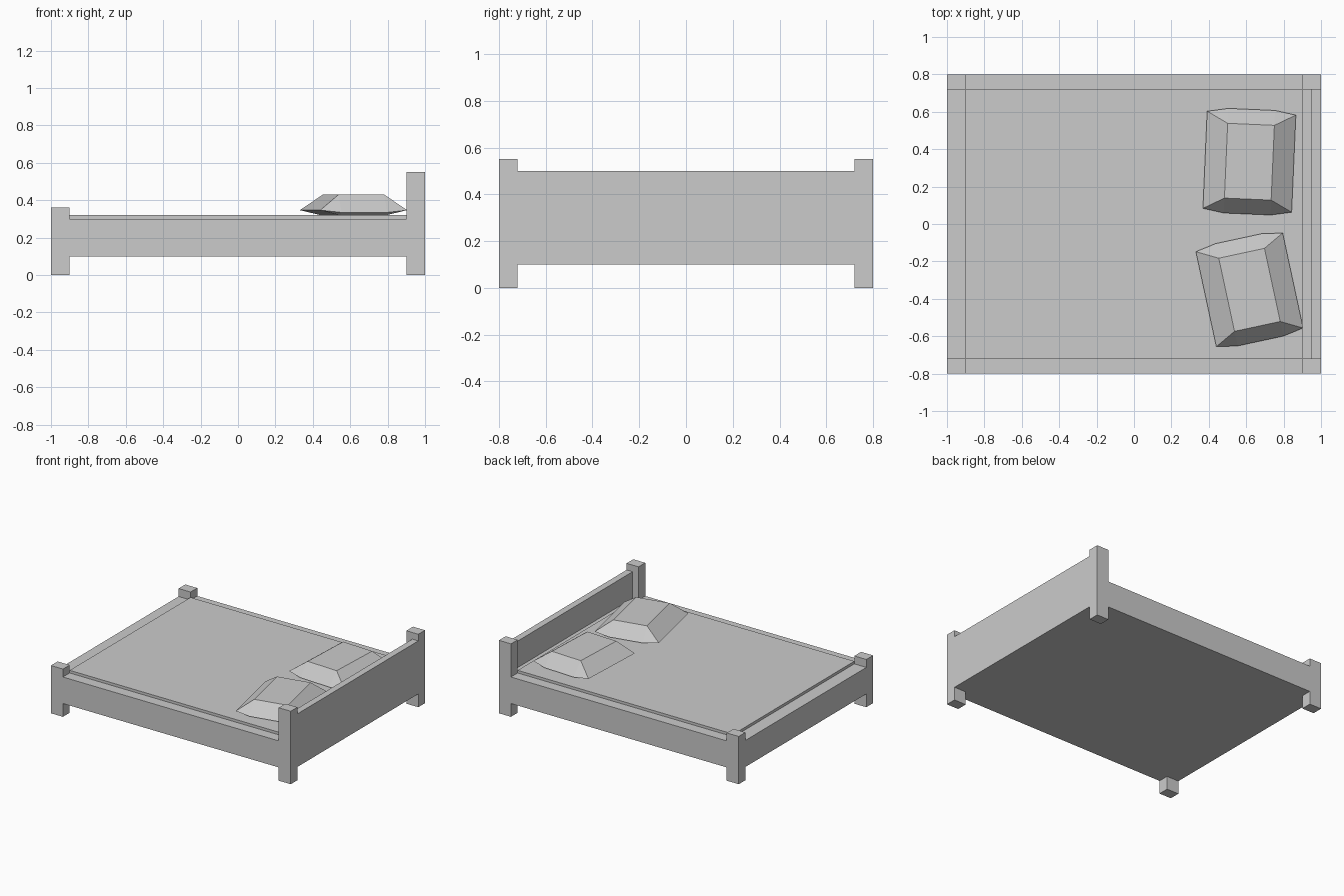
import bpy, bmesh
from math import radians

if "Cube" in bpy.data.objects:
    bpy.data.objects.remove(bpy.data.objects["Cube"])


def finish(name, bm):
    bmesh.ops.recalc_face_normals(bm, faces=bm.faces)
    me = bpy.data.meshes.new(name)
    bm.to_mesh(me)
    bm.free()
    ob = bpy.data.objects.new(name, me)
    bpy.context.collection.objects.link(ob)
    return ob


def box(name, lo, hi):
    bm = bmesh.new()
    bmesh.ops.create_cube(bm, size=1)
    for v in bm.verts:
        v.co = [(a + b) / 2 + c * (b - a) for a, b, c in zip(lo, hi, v.co)]
    return finish(name, bm)


def pillow(name, x, y, turn):
    # faceted cushion: small base, wide pointed rim, flat top
    bm = bmesh.new()
    rings = [(0.125, 0.245, 0.32), (0.125, 0.28, 0.335),
             (0.2375, 0.26, 0.347), (0.125, 0.20, 0.43)]
    for hx, hy, z in rings:
        for sx in (-1, 1):
            for sy in (-1, 1):
                bm.verts.new((sx * hx, sy * hy, z))
    bmesh.ops.convex_hull(bm, input=bm.verts)
    bmesh.ops.dissolve_limit(bm, angle_limit=radians(1), verts=bm.verts, edges=bm.edges)
    ob = finish(name, bm)
    ob.location = (x, y, 0)
    ob.rotation_euler.z = radians(turn)


# Frame base with side rails and footboard
box("bed_frame", (-0.9, -0.8, 0.1), (0.9, 0.8, 0.3))
box("footboard", (-1, -0.72, 0.1), (-0.9, 0.72, 0.3))
box("head_rail", (0.9, -0.72, 0.1), (0.95, 0.72, 0.3))
box("headboard", (0.95, -0.72, 0.1), (1, 0.72, 0.5))

# Corner posts
for side, y in (("front", -0.8), ("back", 0.72)):
    box(side + "_foot_post", (-1, y, 0), (-0.9, y + 0.08, 0.36))
    box(side + "_head_post", (0.9, y, 0), (1, y + 0.08, 0.55))

# Mattress
box("mattress", (-0.9, -0.72, 0.3), (0.9, 0.72, 0.32))

# Pillows
pillow("back_pillow", 0.617, 0.333, -2.5)
pillow("front_pillow", 0.6175, -0.352, 12.15)
